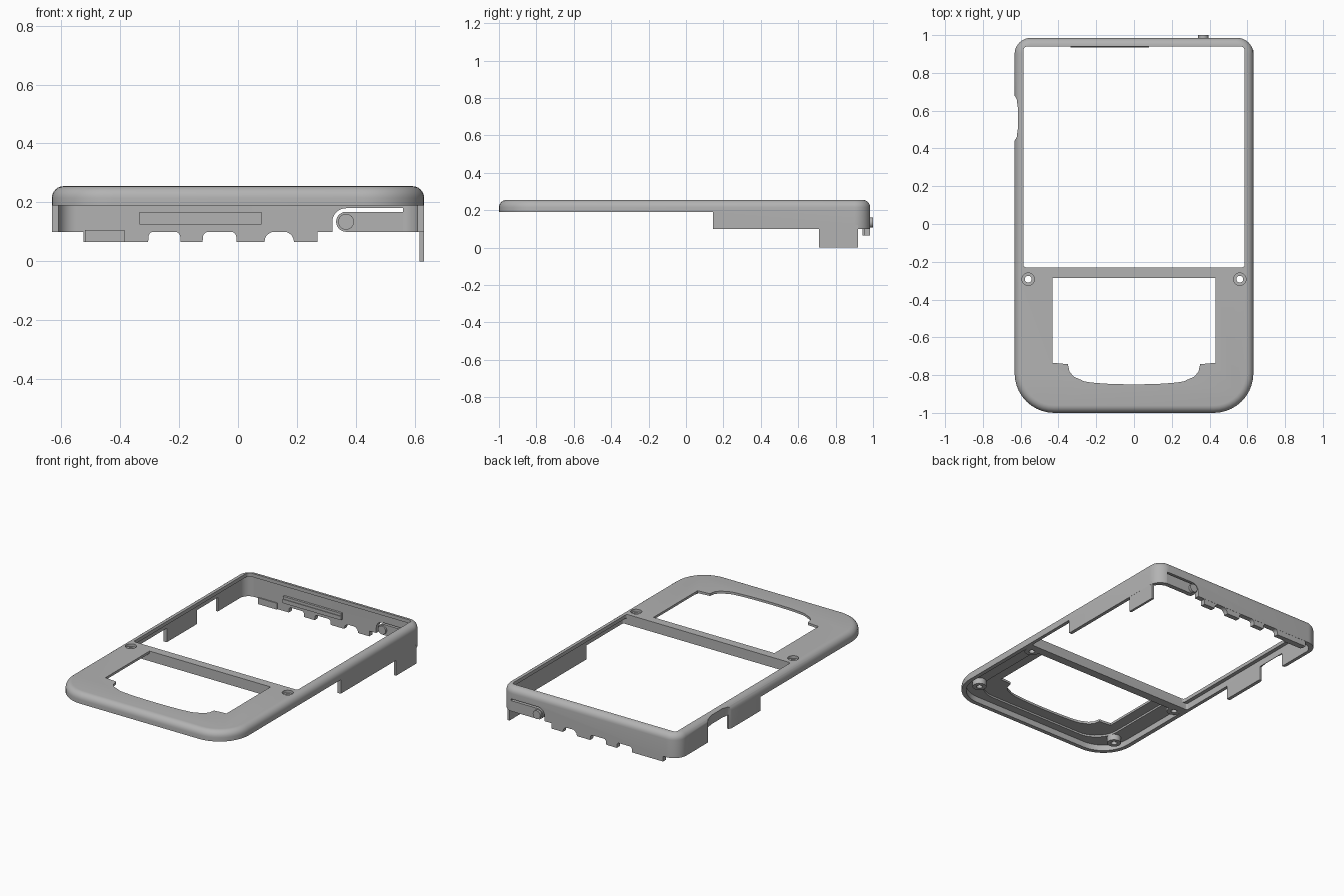
import bpy, bmesh, math
from math import sin, cos, pi

if "Cube" in bpy.data.objects:
    bpy.data.objects.remove(bpy.data.objects["Cube"])

TOP, RIM, SKIRT = 0.255, 0.19, 0.1      # main heights
grey = bpy.data.materials.new("plain_grey")
grey.use_nodes = True
grey.diffuse_color = (0.45, 0.45, 0.45, 1)
grey.node_tree.nodes["Principled BSDF"].inputs["Base Color"].default_value = (0.45, 0.45, 0.45, 1)


def finish(name, bm):
    bmesh.ops.recalc_face_normals(bm, faces=bm.faces)
    me = bpy.data.meshes.new(name)
    bm.to_mesh(me)
    bm.free()
    me.materials.append(grey)
    ob = bpy.data.objects.new(name, me)
    bpy.context.collection.objects.link(ob)
    return ob


def loft(name, rings, closed=False):
    """Skin equal rings; cap the ends, or join last to first."""
    bm = bmesh.new()
    loops = [[bm.verts.new(p) for p in r] for r in rings]
    pairs = list(zip(loops, loops[1:]))
    if closed:
        pairs.append((loops[-1], loops[0]))
    else:
        bm.faces.new(loops[0])
        bm.faces.new(loops[-1])
    for a, b in pairs:
        for i in range(len(a)):
            j = (i + 1) % len(a)
            bm.faces.new((a[i], a[j], b[j], b[i]))
    return finish(name, bm)


def prism(name, pts, lo, hi, axis="z"):
    if axis == "z":
        return loft(name, [[(x, y, h) for x, y in pts] for h in (lo, hi)])
    return loft(name, [[(x, h, z) for x, z in pts] for h in (lo, hi)])


def box(name, x, y, z):
    return prism(name, [(x[0], y[0]), (x[1], y[0]), (x[1], y[1]), (x[0], y[1])], *z)


def outline(x, y0, y1, rf, rb, n=10):
    """Rounded rectangle with separate front and back corner radii."""
    pts = []
    for k, (sx, yc, r) in enumerate([(1, y1 - rb, rb), (-1, y1 - rb, rb),
                                     (-1, y0 + rf, rf), (1, y0 + rf, rf)]):
        for i in range(n + 1):
            a = (k + i / n) * pi / 2
            pts.append((sx * (x - r) + r * cos(a), yc + r * sin(a)))
    return pts


def disc(c, r, n=24):
    return [(c[0] + r * cos(2 * pi * i / n), c[1] + r * sin(2 * pi * i / n)) for i in range(n)]


def cut(ob, *cutters):
    for c in cutters:
        c.hide_render = True
        m = ob.modifiers.new("cut", "BOOLEAN")
        m.operation, m.solver, m.object = "DIFFERENCE", "EXACT", c
    bpy.context.view_layer.update()
    deps = bpy.context.evaluated_depsgraph_get()
    me = bpy.data.meshes.new_from_object(ob.evaluated_get(deps))
    ob.modifiers.clear()
    ob.data = me
    for c in cutters:
        bpy.data.objects.remove(c)


# Shell with a rounded top edge
R = 0.04
levels = [(SKIRT, 0)] + [(TOP - R + R * sin(a), R - R * cos(a))
                         for a in (i * pi / 12 for i in range(7))]
shell = loft("frame_shell", [[(x, y, z) for x, y in
                              outline(0.632 - d, -1 + d, 0.985 - d, 0.21 - d, 0.085 - d)]
                             for z, d in levels])

# Keypad opening: rectangle with a bowed lower bay
half = [(0.432, -0.285), (0.432, -0.735), (0.35, -0.742), (0.342, -0.78), (0.32, -0.808), (0.28, -0.825)]
bow = [(0.28 * cos(pi * i / 12), -0.825 - 0.024 * sin(pi * i / 12)) for i in range(1, 12)]
keypad = half + bow + [(-x, y) for x, y in reversed(half)]

# Finger scoop on the right-hand wall
scoop = [(-0.7, 0.44), (-0.632, 0.44), (-0.621, 0.46), (-0.614, 0.51),
         (-0.614, 0.61), (-0.621, 0.66), (-0.632, 0.68), (-0.7, 0.68)]

# Slot around the spring tongue in the back wall
slot = [(0.56, 0.05), (0.56, 0.18)] + [(0.367 + 0.047 * cos(a), 0.133 + 0.047 * sin(a))
        for a in (pi / 2 + i * pi / 16 for i in range(9))] + [(0.32, 0.05)]

cut(shell,
    box("c_step", (-1, 1), (-2, 0.145), (0, RIM)),
    prism("c_screen", outline(0.585, -0.23, 0.94, 0.015, 0.02), 0, 1),
    prism("c_screen_pocket", outline(0.61, -0.23, 0.952, 0.01, 0.06), 0, 0.232),
    prism("c_key_pocket", outline(0.605, -0.973, -0.285, 0.185, 0.01), 0, 0.228),
    prism("c_key_ledge", outline(0.5, -0.92, -0.285, 0.16, 0.01), 0, 0.24),
    prism("c_keypad", keypad, 0, 1),
    prism("c_scoop", scoop, 0, 1),
    box("c_notch", (-0.7, -0.59), (0.455, 0.665), (0, RIM)),
    prism("c_slot", slot, 0.9, 1.1, "y"))
for s in (-1, 1):
    cut(shell, prism("c_sink", disc((s * 0.56, -0.292), 0.033), 0.238, 1),
        prism("c_hole", disc((s * 0.56, -0.292), 0.018), 0, 1))


# Screw bosses under the plate
def boss(name, c, r, top):
    loft(name, [[(x, y, z) for x, y in disc(c, rad)]
                for rad, z in ((r, RIM), (r, top), (0.018, top), (0.018, RIM))], closed=True)


for s, side in ((1, "left"), (-1, "right")):
    boss(side + "_middle_boss", (s * 0.56, -0.292), 0.044, 0.237)
    boss(side + "_front_boss", (s * 0.53, -0.82), 0.042, 0.23)

# Hanging skirt of the back wall with cable notches
skirt = [(-0.525, 0.11), (-0.525, 0.065)]
for c, w, e in ((-0.25, 0.055, 0.5), (-0.0625, 0.0575, 0.5), (0.14, 0.05, 0.9)):
    for i in range(13):
        a = pi * i / 12
        skirt.append((c - w * math.copysign(abs(cos(a)) ** e, cos(a)),
                      0.065 + 0.038 * abs(sin(a)) ** e))
skirt += [(0.27, 0.065), (0.27, 0.11)]
prism("back_skirt", skirt, 0.953, 0.984, "y")
box("skirt_pad", (-0.52, -0.385), (0.945, 0.96), (0.065, 0.106))

# Inner rail on the back wall
box("rail_lower", (-0.335, 0.08), (0.934, 0.956), (0.125, 0.15))
box("rail_upper", (-0.335, 0.08), (0.938, 0.956), (0.15, 0.167))

# Spring tongue and its button
tongue = [(0.565, SKIRT), (0.565, 0.168)] + [(0.367 + 0.034 * cos(a), 0.134 + 0.034 * sin(a))
          for a in (pi / 2 + i * pi / 12 for i in range(13))]
prism("spring_tongue", tongue, 0.955, 0.984, "y")
prism("tongue_button", disc((0.367, 0.134), 0.027), 0.943, 1.0, "y")

# Long tab on the left wall
box("side_tab", (0.616, 0.6315), (0.71, 0.92), (0, 0.12))

# Smooth the curves, keep the edges
for ob in bpy.context.collection.objects:
    if ob.type == "MESH" and grey.name in ob.data.materials:
        bpy.ops.object.select_all(action="DESELECT")
        ob.select_set(True)
        bpy.context.view_layer.objects.active = ob
        bpy.ops.object.shade_smooth_by_angle(angle=math.radians(32))
